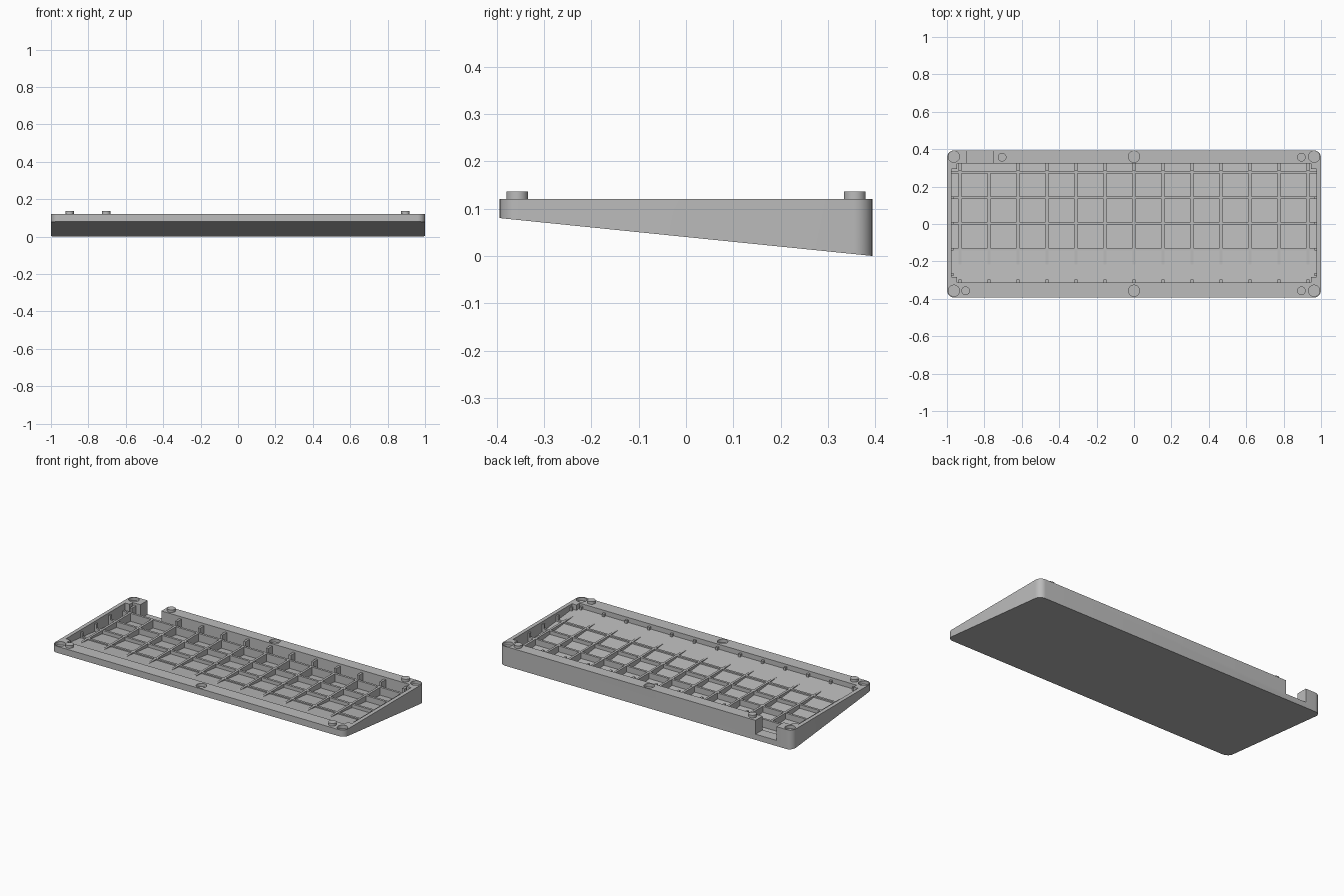
import bpy, bmesh, math

old = bpy.data.objects.get("Cube")
if old:
    bpy.data.objects.remove(old)

HALF_X, HALF_Y, TOP = 1.0, 0.394, 0.12
FLOOR = 0.018          # floor thickness
RIB_TOP = 0.08
PITCH = 0.155          # rib spacing
X_IN, Y_BACK, Y_FRONT = 0.976, 0.324, -0.313

grey = bpy.data.materials.new("warm_grey_plastic")
grey.use_nodes = True
colour = (0.5, 0.5, 0.5, 1)
grey.diffuse_color = colour
grey.node_tree.nodes["Principled BSDF"].inputs["Base Color"].default_value = colour


def under(y):
    """Height of the sloping underside."""
    return 0.04 - 0.04 * y / HALF_Y


def prism(name, outline, top, bottom):
    """Upright solid over an outline; bottom is a function of y."""
    bm = bmesh.new()
    low = [bm.verts.new((x, y, bottom(y))) for x, y in outline]
    high = [bm.verts.new((x, y, top)) for x, y in outline]
    bm.faces.new(low[::-1])
    bm.faces.new(high)
    n = len(outline)
    for i in range(n):
        j = (i + 1) % n
        bm.faces.new((low[i], low[j], high[j], high[i]))
    me = bpy.data.meshes.new(name)
    bm.to_mesh(me)
    bm.free()
    me.materials.append(grey)
    ob = bpy.data.objects.new(name, me)
    bpy.context.collection.objects.link(ob)
    return ob


def rect(x0, x1, y0, y1):
    return [(x0, y0), (x1, y0), (x1, y1), (x0, y1)]


def circle(cx, cy, r, n=32):
    return [(cx + r * math.cos(math.tau * i / n), cy + r * math.sin(math.tau * i / n))
            for i in range(n)]


def rounded(hx, hy, r, n=8):
    pts = []
    for k, (sx, sy) in enumerate([(1, 1), (-1, 1), (-1, -1), (1, -1)]):
        for i in range(n + 1):
            a = math.pi / 2 * (k + i / n)
            pts.append((sx * (hx - r) + r * math.cos(a), sy * (hy - r) + r * math.sin(a)))
    return pts


def smooth(ob):
    bpy.ops.object.select_all(action='DESELECT')
    ob.select_set(True)
    bpy.context.view_layer.objects.active = ob
    bpy.ops.object.shade_smooth_by_angle(angle=math.radians(30))


# Wedge-shaped case
case = prism("case", rounded(HALF_X, HALF_Y, 0.04), TOP, under)

# Cutters: tray with stepped corners, cable notch, round recesses
sx, sy = 0.03, 0.03
tray = [(-X_IN + sx, Y_FRONT), (X_IN - sx, Y_FRONT), (X_IN - sx, Y_FRONT + sy),
        (X_IN, Y_FRONT + sy), (X_IN, Y_BACK - sy), (X_IN - sx, Y_BACK - sy),
        (X_IN - sx, Y_BACK), (-X_IN + sx, Y_BACK), (-X_IN + sx, Y_BACK - sy),
        (-X_IN, Y_BACK - sy), (-X_IN, Y_FRONT + sy), (-X_IN + sx, Y_FRONT + sy)]
cutters = [prism("tray_cutter", tray, 0.2, lambda y: under(y) + FLOOR),
           prism("notch_cutter", rect(-0.893, -0.75, 0.28, 0.5), 0.21, lambda y: 0.035)]
for x in (-0.963, 0, 0.963):
    for y in (-0.357, 0.36):
        cutters.append(prism("recess_cutter", circle(x, y, 0.03), 0.2, lambda y: TOP - 0.02))
for c in cutters:
    c.hide_render = True
    mod = case.modifiers.new("cut", 'BOOLEAN')
    mod.operation = 'DIFFERENCE'
    mod.solver = 'EXACT'
    mod.object = c
bpy.context.view_layer.update()
baked = bpy.data.meshes.new_from_object(
    case.evaluated_get(bpy.context.evaluated_depsgraph_get()))
case.modifiers.clear()
case.data = baked
for c in cutters:
    bpy.data.objects.remove(c)
smooth(case)


# Stiffening ribs and wall stubs, sunk slightly into the floor
def sunk(y):
    return under(y) + FLOOR - 0.004


W = 0.007
for i in range(-6, 7):
    x = i * PITCH
    prism("long_rib", rect(x - W, x + W, -0.22, 0.282), RIB_TOP, sunk)
    prism("front_wall_stub", rect(x - W, x + W, Y_FRONT - 0.004, -0.298), 0.106, sunk)
    if not -0.9 < x < -0.74:
        prism("back_wall_stub", rect(x - W, x + W, 0.283, Y_BACK + 0.004), 0.106, sunk)
for y in (-0.135, 0.003, 0.14, 0.277):
    prism("cross_rib", rect(-X_IN, X_IN, y - W, y + W), RIB_TOP - 0.0005, sunk)
for y in (-0.27, -0.135, 0.003, 0.14):
    for s in (-1, 1):
        a, b = sorted((s * (X_IN + 0.004), s * (X_IN - 0.012)))
        prism("side_wall_stub", rect(a, b, y - W, y + W), 0.106, sunk)

# Locating pegs on the rim
for x, y in ((-0.9, -0.357), (0.895, -0.357), (0.895, 0.357), (-0.705, 0.357)):
    smooth(prism("rim_peg", circle(x, y, 0.023), 0.136, lambda y: TOP - 0.004))
